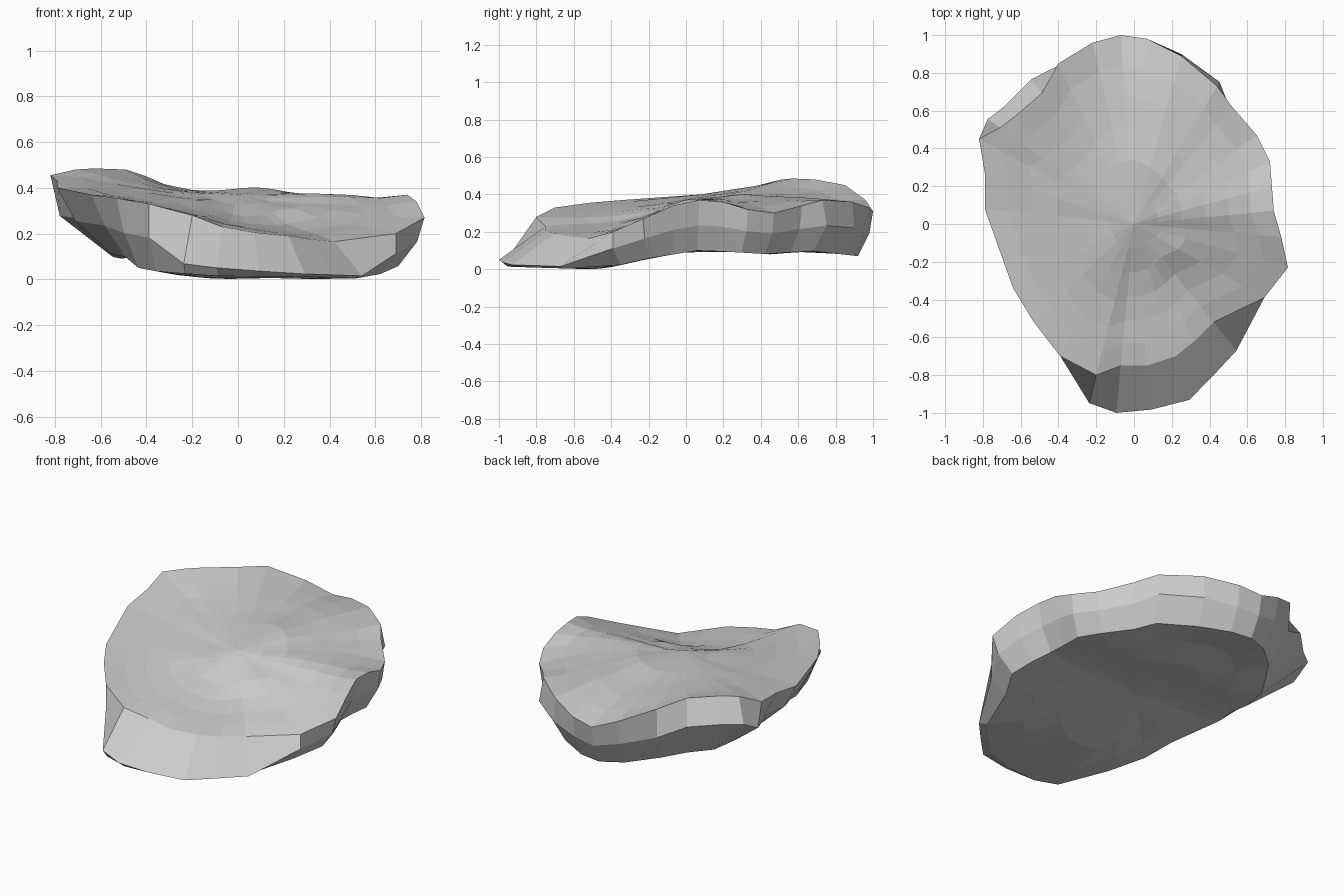
import bpy, bmesh

# Top rim, counter-clockwise from the front: x, y, z, middle scale, bottom scale
RIM = [
    (-.07, -.75, .23, 1.333, 1.27), (.07, -.75, .205, 1.31, 1.25), (.22, -.70, .19, 1.33, 1.25),
    (.32, -.62, .175, 1.30, 1.23), (.42, -.52, .165, 1.29, 1.22), (.69, -.39, .20, 1.0, .90),
    (.815, -.23, .27, .96, .86), (.78, -.07, .34, .96, .87), (.74, .07, .37, .96, .87),
    (.73, .20, .36, .97, .88), (.72, .33, .32, .98, .90), (.65, .47, .30, .98, .90),
    (.52, .62, .34, .98, .90), (.44, .73, .37, 1.03, .93), (.25, .89, .36, 1.01, .92),
    (.07, .98, .33, .98, .92), (-.07, 1.0, .31, .98, .92), (-.22, .96, .37, .98, .90),
    (-.40, .85, .45, .99, .86), (-.49, .69, .48, 1.11, .88), (-.63, .57, .485, 1.09, .82),
    (-.71, .51, .48, 1.09, .75), (-.82, .45, .455, .95, .67), (-.79, .27, .43, .90, .68),
    (-.79, .08, .40, .90, .70), (-.64, -.34, .37, .91, .77), (-.53, -.52, .355, .94, .82),
    (-.39, -.70, .33, 1.0, .92), (-.20, -.80, .28, 1.185, 1.15),
]
# Height samples over the worn upper face, with the hollow at the front right
TOP = [(-.10, .60, .37), (.08, .30, .41), (.20, .65, .395), (.30, .10, .385),
       (-.45, .20, .40), (-.22, -.15, .355), (.22, -.10, .32), (0, -.52, .23),
       (.25, -.34, .21), (.58, -.27, .225), (-.10, .85, .35), (.40, .40, .365),
       (0, .07, .385), (-.50, .50, .445), (-.30, .65, .415), (-.25, .40, .39),
       (.50, .10, .375), (-.40, -.45, .345), (.40, -.40, .19), (.50, -.10, .31),
       (.05, -.34, .24), (0, -.13, .33), (-.20, -.40, .305), (-.20, -.60, .29),
       (.20, -.52, .20)]
# Underside height along y
UNDER = [(-1.1, .02), (-.9, .012), (-.5, .0), (-.4, .01), (-.25, .05), (.06, .10),
         (.2, .095), (.45, .08), (.65, .10), (.92, .07), (1.1, .07)]


def top_z(x, y):
    num = den = 0
    for p in [r[:3] for r in RIM] + TOP:
        w = 1 / ((p[0] - x) ** 2 + (p[1] - y) ** 2 + .003) ** 1.7
        num, den = num + w * p[2], den + w
    return num / den


def under_z(x, y):
    lift = .15 * max(0, -x - .15) if y < -.2 else .02 * max(0, -x)
    for (a, za), (b, zb) in zip(UNDER, UNDER[1:]):
        if y <= b:
            return za + (zb - za) * (y - a) / (b - a) + lift
    return UNDER[-1][1]


bm = bmesh.new()


def ring(points):
    return [bm.verts.new(p) for p in points]


def bridge(lower, upper):
    n = len(lower)
    for i in range(n):
        j = (i + 1) % n
        bm.faces.new((lower[i], lower[j], upper[j], upper[i]))


def cap(loop, height, scales):
    base = [v.co.copy() for v in loop]
    inside = []
    for s in scales:
        inner = ring([(p.x * s, p.y * s, height(p.x * s, p.y * s)) for p in base])
        bridge(loop, inner)
        inside += inner
        loop = inner
    centre = bm.verts.new((0, 0, height(0, 0)))
    for i, v in enumerate(loop):
        bm.faces.new((v, loop[(i + 1) % len(loop)], centre))
    return inside


# Sides: bottom, middle and top rings
bottom, middle = [], []
for x, y, z, m, b in RIM:
    bz = under_z(x * b, y * b)
    if m > 1.15:
        f = .17 if x < 0 else .12 if x < .1 else .07
    else:
        f = .65 if m > 1.05 else .5
    bottom.append((x * b, y * b, bz))
    middle.append((x * m, y * m, bz + (z - bz) * f))
low, mid, rim = ring(bottom), ring(middle), ring([r[:3] for r in RIM])
bridge(low, mid)
bridge(mid, rim)

# Upper face, relaxed in height only, and underside
upper = cap(rim, top_z, (.84, .68, .51, .34, .17))
bmesh.ops.smooth_vert(bm, verts=upper, factor=.5, use_axis_z=True)
cap(low, under_z, (.75, .5, .25))

bmesh.ops.recalc_face_normals(bm, faces=bm.faces[:])
mesh = bpy.data.meshes.new("rock_slab")
bm.to_mesh(mesh)
bm.free()
bpy.context.collection.objects.link(bpy.data.objects.new("rock_slab", mesh))
